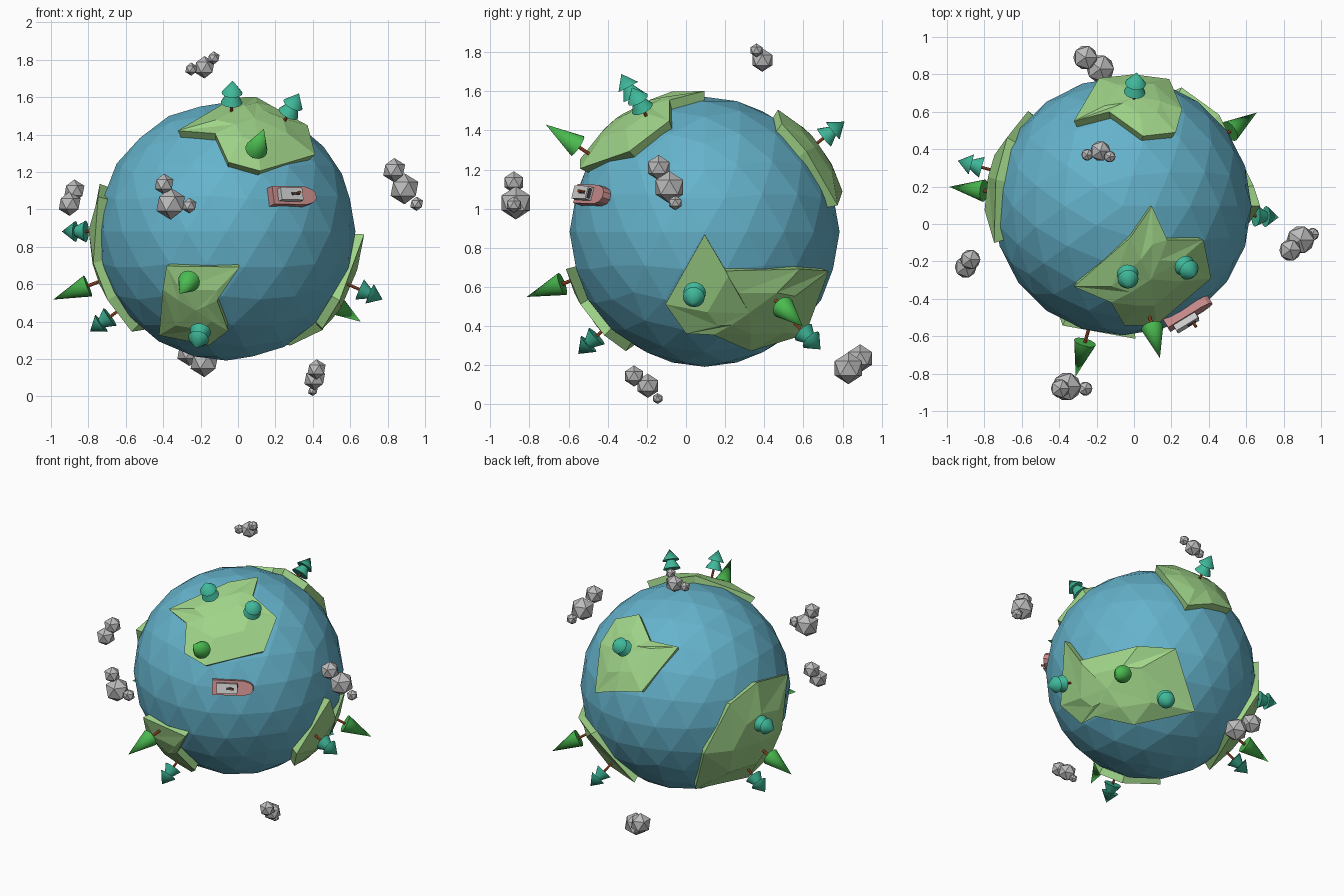
import bpy, bmesh, math
from mathutils import Vector, Matrix

if "Cube" in bpy.data.objects:
    bpy.data.objects.remove(bpy.data.objects["Cube"])

CENTRE = Vector((-0.062, 0.095, 0.882))
SEA, LAND = 0.69, 0.737


def material(name, r, g, b):
    m = bpy.data.materials.new(name)
    m.use_nodes = True
    m.diffuse_color = (r, g, b, 1)
    m.node_tree.nodes["Principled BSDF"].inputs["Base Color"].default_value = (r, g, b, 1)
    return m


ocean_blue = material("ocean_blue", 0.13, 0.45, 0.60)
land_green = material("land_green", 0.35, 0.66, 0.25)
leaf_green = material("leaf_green", 0.07, 0.50, 0.08)
leaf_teal = material("leaf_teal", 0.05, 0.48, 0.32)
bark = material("bark_orange", 0.48, 0.10, 0.03)
cloud_grey = material("cloud_grey", 0.50, 0.50, 0.50)
hull_pink = material("hull_pink", 0.58, 0.26, 0.26)
cabin_white = material("cabin_white", 0.62, 0.62, 0.62)
window_dark = material("window_dark", 0.05, 0.05, 0.06)


def finish(bm, name, mat, smooth=False):
    bmesh.ops.recalc_face_normals(bm, faces=bm.faces)
    me = bpy.data.meshes.new(name)
    bm.to_mesh(me)
    bm.free()
    me.materials.append(mat)
    ob = bpy.data.objects.new(name, me)
    bpy.context.collection.objects.link(ob)
    if smooth:
        bpy.ops.object.select_all(action="DESELECT")
        ob.select_set(True)
        bpy.context.view_layer.objects.active = ob
        bpy.ops.object.shade_smooth_by_angle(angle=math.radians(40))
    return ob


def ball(bm, centre, radius, level):
    bmesh.ops.create_icosphere(bm, subdivisions=level, radius=radius,
                               matrix=Matrix.Translation(centre))


# Planet
bm = bmesh.new()
ball(bm, CENTRE, SEA, 3)
finish(bm, "ocean_globe", ocean_blue)


# Continents: outlines are directions from the planet centre
def solve(axis, sign, pairs):
    """Complete each pair of offsets with the third one, on the land radius."""
    out = []
    for a, b in pairs:
        v = [a, b]
        v.insert(axis, sign * math.sqrt(max(LAND ** 2 - a * a - b * b, 0)))
        out.append(Vector(v))
    return out


def continent(name, outline):
    bm = bmesh.new()
    dirs = [p.normalized() for p in outline]
    mid = sum(dirs, Vector()).normalized()

    def ring(points, radius):
        return [bm.verts.new(CENTRE + p.normalized() * radius) for p in points]

    top = ring(dirs, LAND)
    inner = ring([(d + mid) / 2 for d in dirs], LAND)
    low = ring(dirs, SEA - 0.03)
    hub = ring([mid], LAND)[0]
    base = ring([mid], SEA - 0.09)[0]
    for i in range(len(dirs)):
        j = (i + 1) % len(dirs)
        bm.faces.new((hub, inner[i], inner[j]))
        bm.faces.new((inner[i], top[i], top[j]))
        bm.faces.new((inner[i], top[j], inner[j]))
        bm.faces.new((top[i], low[i], low[j], top[j]))
        bm.faces.new((base, low[j], low[i]))
    finish(bm, name, land_green)


continent("north_front_continent", solve(2, 1, [
    (-.26, -.43), (.04, -.17), (.158, 0), (.24, -.18), (.434, -.18),
    (.475, -.385), (.18, -.637), (.01, -.637), (-.06, -.515)]))
continent("north_back_continent", solve(2, 1, [
    (-.26, .455), (-.125, .685), (.06, .705), (.25, .68),
    (.32, .52), (.285, .395), (.11, .375), (-.07, .505)]))
continent("south_front_continent", solve(1, -1, [
    (-.32, -.185), (.07, -.19), (-.05, -.37), (.01, -.53),
    (-.095, -.61), (-.36, -.555), (-.34, -.31)]))
continent("east_continent", solve(0, 1, [
    (0, -.015), (.11, -.2), (.49, -.19), (.635, -.2), (.515, -.525),
    (.235, -.61), (.045, -.527), (-.095, -.52), (-.2, -.37)]))
continent("west_continent", [Vector(p) for p in (
    (-.70, -.2, .19), (-.72, -.09, -.17), (-.64, -.07, -.37), (-.51, 0, -.54),
    (-.35, .39, -.506), (-.5, .505, -.17), (-.615, .367, .165), (-.665, .14, .25))])


# Trees: stacked cones standing along a direction from the planet centre
def cone(name, direction, start, height, r1, r2, mat, sides=16):
    d = Vector(direction).normalized()
    turn = d.to_track_quat("Z", "Y").to_matrix().to_4x4()
    place = Matrix.Translation(CENTRE + d * (start + height / 2)) @ turn
    bm = bmesh.new()
    bmesh.ops.create_cone(bm, cap_ends=True, segments=sides, radius1=r1,
                          radius2=r2, depth=height, matrix=place)
    finish(bm, name, mat, smooth=True)


for d in ((.2, -.81, .547), (-.25, -.91, -.333), (-.933, .105, -.367), (.70, .488, -.47)):
    cone("cone_tree_trunk", d, 0.69, 0.12, .009, .009, bark, 8)
    cone("cone_tree_leaves", d, 0.80, 0.20, .06, 0, leaf_green)

for d in ((.03, -.39, .74), (.36, -.345, .685), (.07, .655, .516), (-.85, .235, 0),
          (-.69, .12, -.506), (.765, -.055, -.333), (.32, .545, -.553), (-.15, -.595, -.575)):
    cone("tiered_tree_trunk", d, 0.69, 0.10, .008, .008, bark, 8)
    cone("tiered_tree_lower_leaves", d, 0.78, 0.085, .058, .012, leaf_teal)
    cone("tiered_tree_upper_leaves", d, 0.838, 0.075, .056, 0, leaf_teal)


# Clouds: clusters of faceted puffs (x, y, z, radius)
clouds = {
    "top_cloud": ((-.18, .39, 1.76, .06), (-.13, .36, 1.81, .035), (-.25, .37, 1.75, .035)),
    "west_cloud": ((-.90, -.23, 1.03, .065), (-.875, -.19, 1.10, .06)),
    "front_cloud": ((-.36, -.87, 1.03, .085), (-.395, -.88, 1.135, .056), (-.26, -.88, 1.02, .042)),
    "east_cloud": ((.89, -.085, 1.11, .083), (.835, -.14, 1.21, .065), (.955, -.055, 1.03, .038)),
    "back_cloud": ((-.18, .83, .185, .082), (-.26, .89, .235, .072)),
    "bottom_cloud": ((.41, -.195, .095, .062), (.42, -.265, .145, .054), (.40, -.145, .03, .028)),
}
for name, puffs in clouds.items():
    bm = bmesh.new()
    for x, y, z, r in puffs:
        ball(bm, (x, y, z), r, 1)
    finish(bm, name, cloud_grey)

# Boat: profiles extruded upward in a frame resting on the sea
up = Vector((.35, -.565, .185)).normalized()
ahead = Vector((.24, .125, 0))
ahead = (ahead - up * ahead.dot(up)).normalized()
frame = Matrix((ahead, up.cross(ahead), up)).transposed().to_4x4()
frame = Matrix.Translation(CENTRE) @ frame


def slab(name, half, low, high, mat):
    """Extrude a half outline, mirrored across the keel."""
    pts = half + [(x, -y) for x, y in reversed(half)]
    bm = bmesh.new()
    a, b = ([bm.verts.new(frame @ Vector((x, y, z))) for x, y in pts] for z in (low, high))
    bm.faces.new(a)
    bm.faces.new(b)
    for i in range(len(pts)):
        j = (i + 1) % len(pts)
        bm.faces.new((a[i], a[j], b[j], b[i]))
    finish(bm, name, mat)


def box(name, x0, x1, w, low, high, mat):
    slab(name, [(x0, w), (x1, w)], low, high, mat)


slab("boat_hull", [(-.135, .05), (.07, .05), (.115, .036), (.135, .015)], .665, .72, hull_pink)
box("boat_cabin", -.105, .03, .034, .72, .755, cabin_white)
box("boat_windscreen", .03, .034, .026, .73, .748, window_dark)
box("boat_roof_hatch", -.04, .01, .008, .755, .759, window_dark)
cone("boat_funnel", frame @ Vector((-.005, 0, .75)) - CENTRE, .75, .035, .008, .008, bark, 8)
